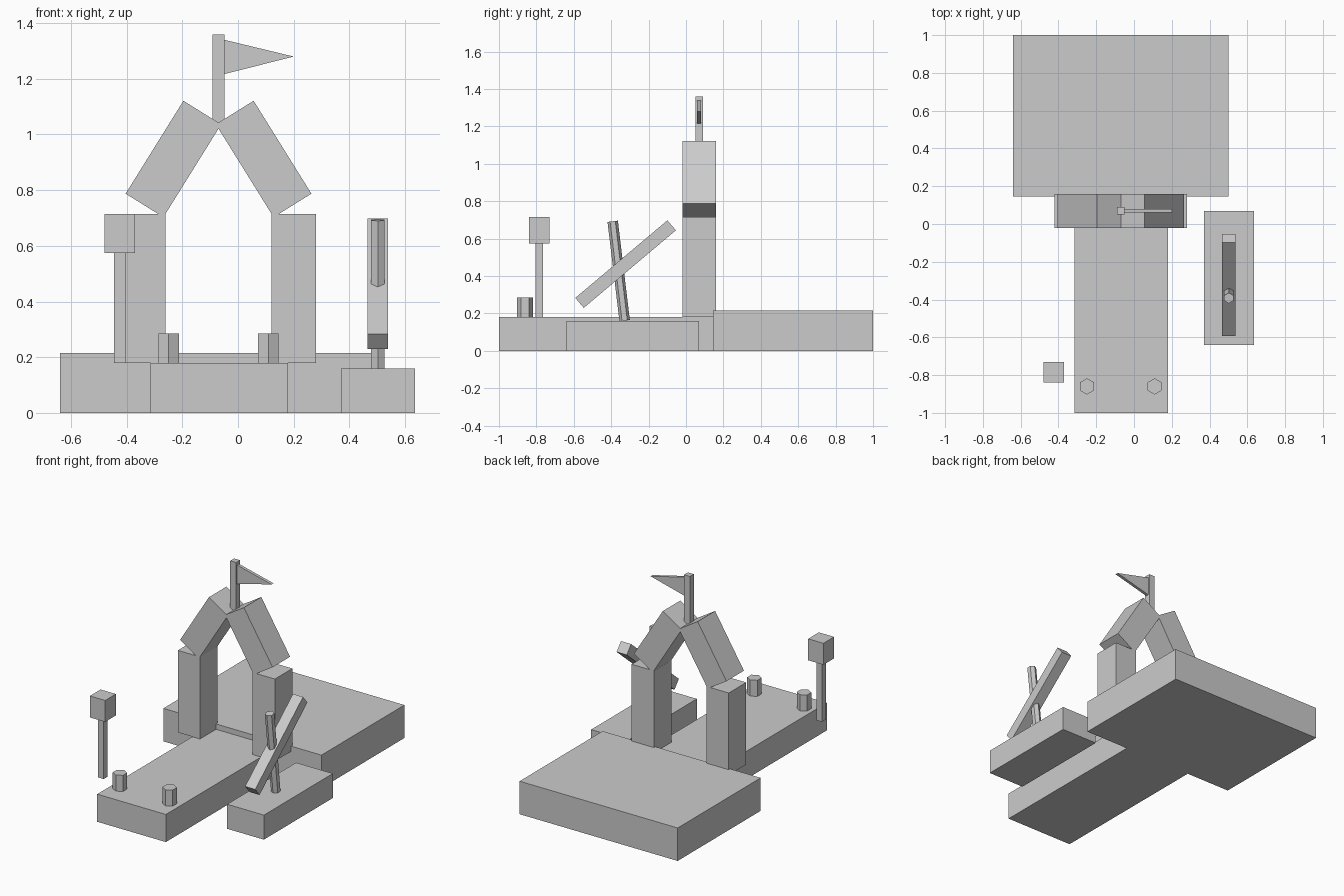
import bpy, bmesh, math
from mathutils import Vector

if "Cube" in bpy.data.objects:
    bpy.data.objects.remove(bpy.data.objects["Cube"])

MID = -0.07  # x of the arch's mirror plane


def box(name, lo, hi):
    return solid_box(name, [(a + b) / 2 for a, b in zip(lo, hi)],
                     [b - a for a, b in zip(lo, hi)])


def solid_box(name, centre, size, rot=(0, 0, 0)):
    bpy.ops.mesh.primitive_cube_add(size=1, location=centre, rotation=rot)
    ob = bpy.context.object
    ob.name = name
    ob.scale = size
    return ob


def hex_post(name, start, end, radius):
    a, b = Vector(start), Vector(end)
    d = b - a
    # tilt only in the y-z plane; corners face +y and -y
    bpy.ops.mesh.primitive_cylinder_add(
        vertices=6, radius=radius, depth=d.length, location=(a + b) / 2,
        rotation=(math.atan2(-d.y, d.z), 0, 0))
    bpy.context.object.name = name


def prism_xz(name, pts, y0, y1):
    bm = bmesh.new()
    face = bm.faces.new([bm.verts.new((x, y0, z)) for x, z in pts])
    ext = bmesh.ops.extrude_face_region(bm, geom=[face])
    bmesh.ops.translate(bm, vec=(0, y1 - y0, 0),
                        verts=[v for v in ext["geom"] if isinstance(v, bmesh.types.BMVert)])
    bmesh.ops.recalc_face_normals(bm, faces=bm.faces)
    me = bpy.data.meshes.new(name)
    bm.to_mesh(me)
    bm.free()
    bpy.context.collection.objects.link(bpy.data.objects.new(name, me))


# ground slabs
box("rear_platform", (-0.64, 0.145, 0), (0.50, 1, 0.215))
box("front_walkway", (-0.315, -1, 0), (0.18, 0.145, 0.18))
box("side_slab", (0.37, -0.64, 0), (0.635, 0.07, 0.16))

# gate arch: pillars and leaning beams
for side, s in (("left", -1), ("right", 1)):
    solid_box(side + "_pillar", (MID + s * 0.27, 0.07, 0.4475), (0.16, 0.18, 0.535))
    solid_box(side + "_arch_beam", (MID + s * 0.162, 0.07, 0.912), (0.16, 0.18, 0.393),
              (0, -s * math.radians(31.9), 0))
    # bollards at the walkway's front end
    x = MID + s * 0.179
    hex_post(side + "_bollard", (x, -0.86, 0.18), (x, -0.86, 0.285), 0.043)

# flag on top of the arch
box("flag_pole", (MID - 0.021, 0.05, 1.04), (MID + 0.021, 0.09, 1.36))
prism_xz("flag", [(-0.049, 1.34), (-0.049, 1.217), (0.20, 1.28)], 0.06, 0.08)

# lantern on a post
box("lantern_post", (-0.445, -0.805, 0.18), (-0.405, -0.765, 0.575))
box("lantern", (-0.48, -0.84, 0.575), (-0.37, -0.73, 0.715))

# signal mast with tilted arm
hex_post("signal_mast", (0.502, -0.328, 0.162), (0.502, -0.392, 0.693), 0.028)
solid_box("signal_arm", (0.502, -0.323, 0.464), (0.073, 0.644, 0.07),
          (math.radians(40.1), 0, 0))
